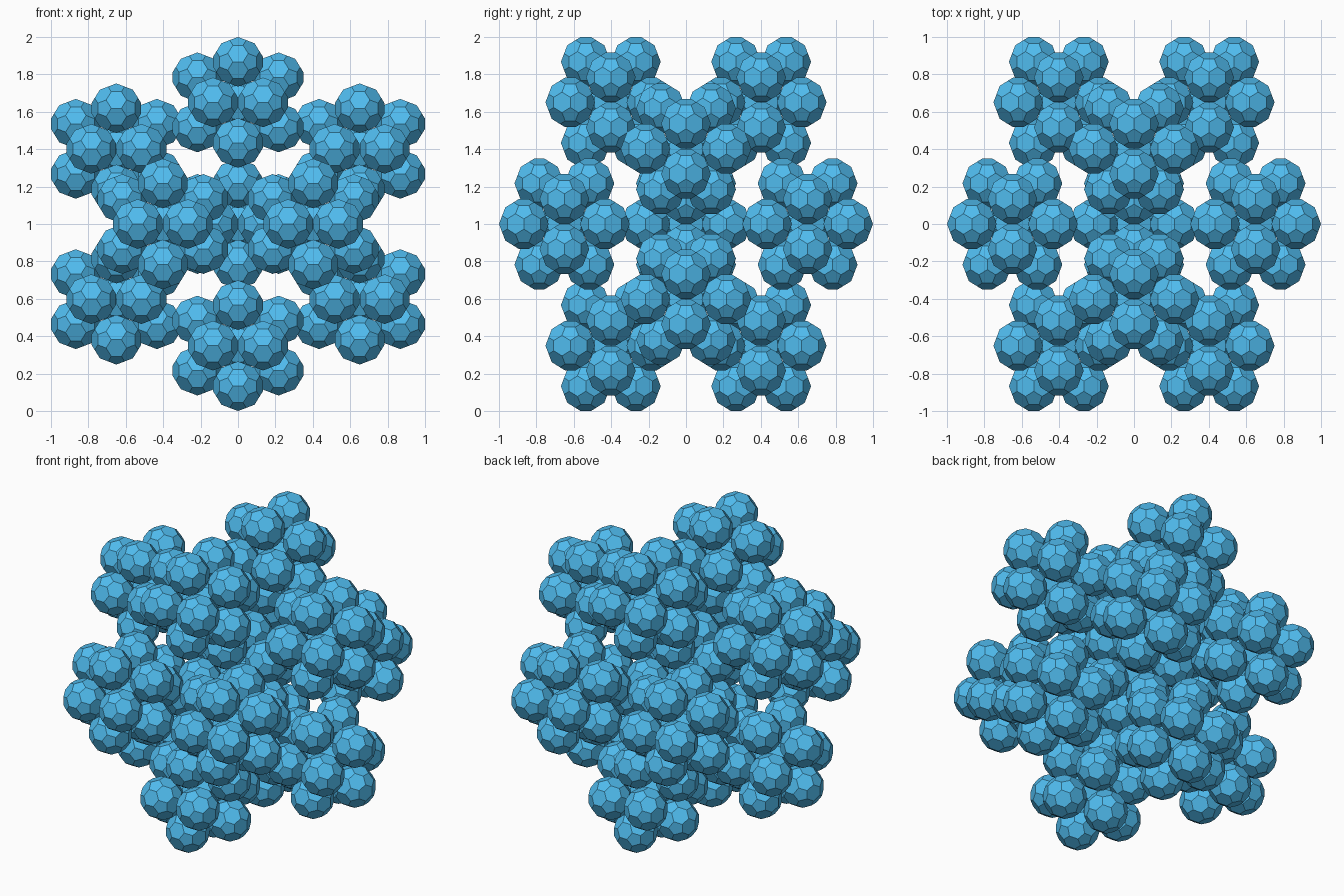
import bpy, bmesh
from mathutils import Vector

if "Cube" in bpy.data.objects:
    bpy.data.objects.remove(bpy.data.objects["Cube"])

PHI = (1 + 5 ** 0.5) / 2
A = 0.6503           # axis distance of the outer clusters
SCALE = 1 / 3        # size of a cluster against the whole
BALL = 0.1329        # half-width of one ball


def icosahedron(a):
    """Twelve corners with half-width a along each axis."""
    b = a / PHI
    pts = []
    for s in (-1, 1):
        for t in (-1, 1):
            pts += [Vector((s * a, 0, t * b)), Vector((t * b, s * a, 0)), Vector((0, t * b, s * a))]
    return pts


# One ball: icosahedron with its corners cut off at a third of each edge
corners = icosahedron(BALL)
edge = 2 * BALL / PHI
ball = bmesh.new()
for p in corners:
    for q in corners:
        if p is not q and (p - q).length < edge * 1.1:
            ball.verts.new(p.lerp(q, 1 / 3))
bmesh.ops.convex_hull(ball, input=ball.verts[:])
bmesh.ops.dissolve_limit(ball, angle_limit=0.05, verts=ball.verts[:], edges=ball.edges[:])
bmesh.ops.recalc_face_normals(ball, faces=ball.faces[:])
mesh = bpy.data.meshes.new("faceted_ball")
ball.to_mesh(mesh)
ball.free()

blue = bpy.data.materials.new("blue")
blue.diffuse_color = (0.08, 0.5, 0.86, 1)
blue.use_nodes = True
blue.node_tree.nodes["Principled BSDF"].inputs["Base Color"].default_value = blue.diffuse_color
mesh.materials.append(blue)

# Thirteen clusters of thirteen balls: one in the middle, twelve around it
centres = [Vector()] + icosahedron(A)
for i, c in enumerate(centres):
    for j, d in enumerate(centres):
        ob = bpy.data.objects.new(f"cluster_{i}_ball_{j}", mesh)
        ob.location = c + d * SCALE + Vector((0, 0, 1))
        bpy.context.collection.objects.link(ob)
